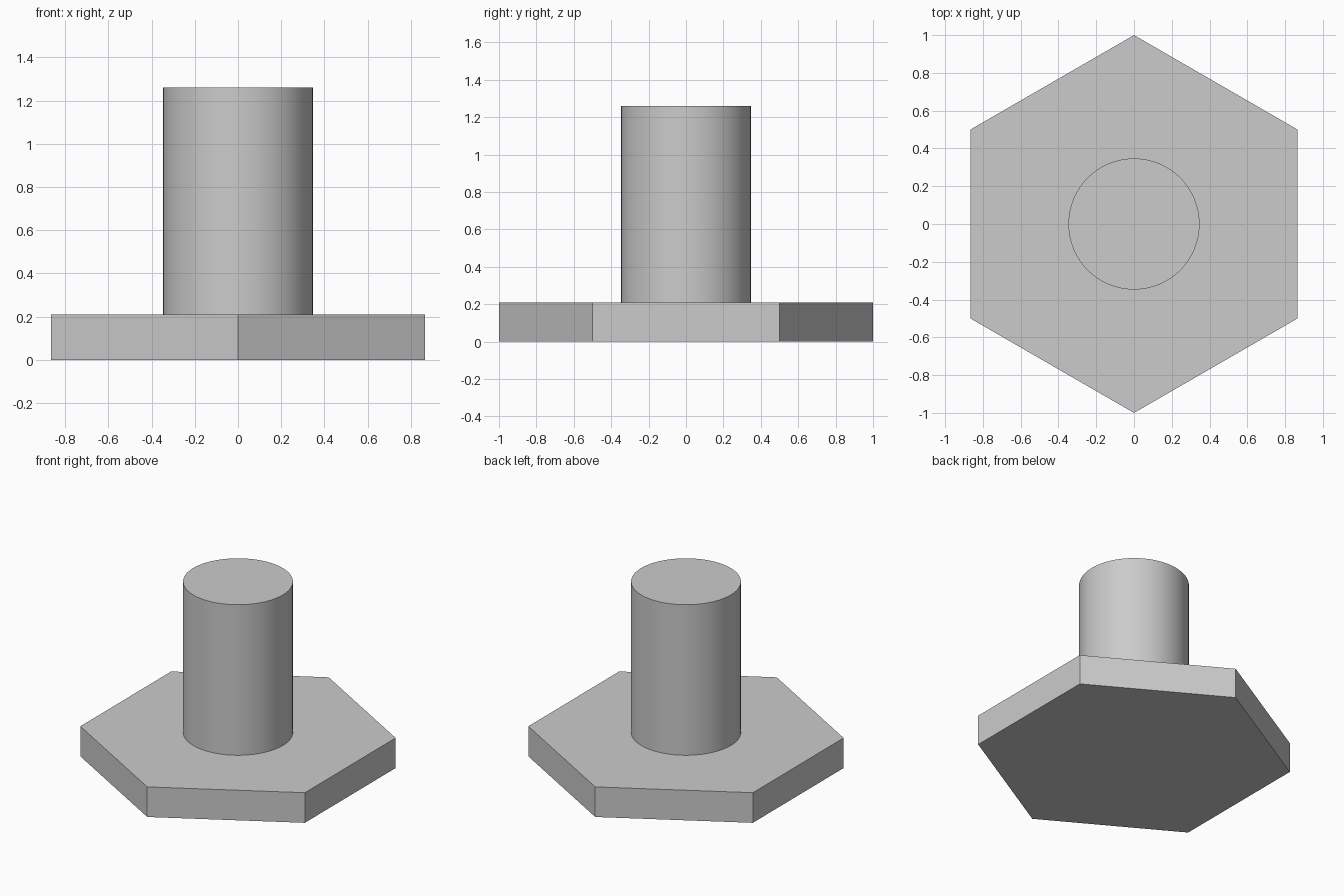
import bpy
import math

cube = bpy.data.objects.get("Cube")
if cube:
    bpy.data.objects.remove(cube, do_unlink=True)

HEAD_HEIGHT = 0.21
TOTAL_HEIGHT = 1.26

# Plain grey material
grey = bpy.data.materials.new("plain_grey")
grey.use_nodes = True
colour = (0.6, 0.6, 0.6, 1.0)
grey.diffuse_color = colour
grey.node_tree.nodes["Principled BSDF"].inputs["Base Color"].default_value = colour


def prism(name, sides, radius, bottom, top):
    """Upright prism with a corner on the y axis."""
    bpy.ops.mesh.primitive_cylinder_add(
        vertices=sides, radius=radius, depth=top - bottom,
        location=(0, 0, (bottom + top) / 2))
    part = bpy.context.object
    part.name = part.data.name = name
    part.data.materials.append(grey)
    return part


# Flat hexagonal head
prism("hex_head", 6, 1.0, 0, HEAD_HEIGHT)

# Round shaft standing on the head
prism("shaft", 96, 0.347, HEAD_HEIGHT, TOTAL_HEIGHT)
bpy.ops.object.shade_smooth_by_angle(angle=math.radians(30))
